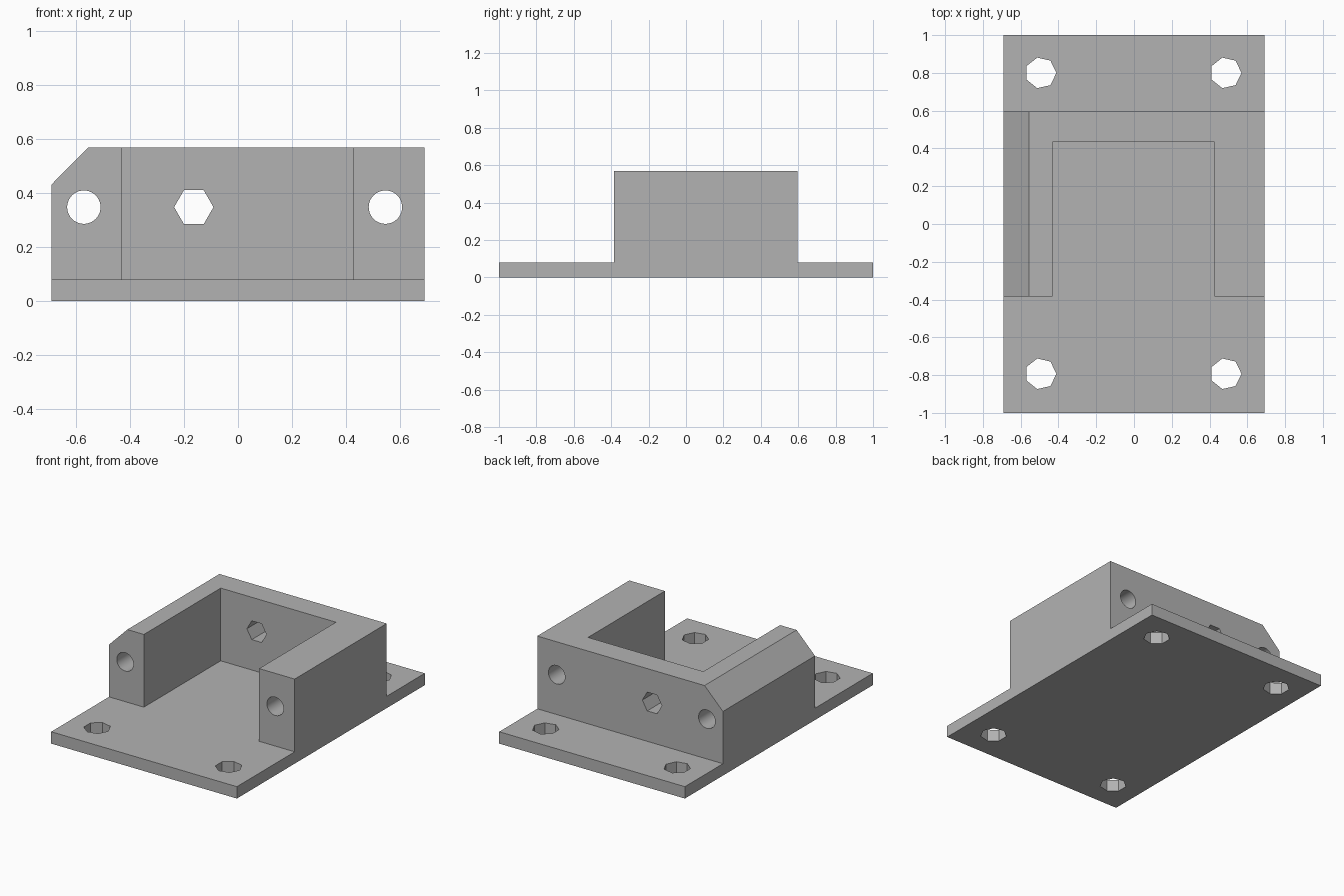
import bpy, bmesh
from math import cos, sin, tau
from mathutils import Vector

cube = bpy.data.objects.get("Cube")
if cube:
    bpy.data.objects.remove(cube, do_unlink=True)

HALF_W, BASE_T, TOP = 0.692, 0.08, 0.57
FRONT, BACK = -0.385, 0.595

grey = bpy.data.materials.new("plain grey")
grey.use_nodes = True
colour = (0.45, 0.45, 0.45, 1)
grey.diffuse_color = colour
grey.node_tree.nodes["Principled BSDF"].inputs["Base Color"].default_value = colour


def prism(name, outline, axis, start, end):
    """Extrude a 2D outline along y (outline in xz) or z (outline in xy)."""
    def place(u, v, d):
        return Vector((u, d, v)) if axis == "y" else Vector((u, v, d))
    bm = bmesh.new()
    face = bm.faces.new([bm.verts.new(place(u, v, start)) for u, v in outline])
    new = bmesh.ops.extrude_face_region(bm, geom=[face])["geom"]
    bmesh.ops.translate(bm, vec=place(0, 0, end - start),
                        verts=[g for g in new if isinstance(g, bmesh.types.BMVert)])
    bmesh.ops.recalc_face_normals(bm, faces=bm.faces)
    mesh = bpy.data.meshes.new(name)
    bm.to_mesh(mesh)
    bm.free()
    mesh.materials.append(grey)
    obj = bpy.data.objects.new(name, mesh)
    bpy.context.collection.objects.link(obj)
    return obj


def ring(cx, cy, radius, sides):
    return [(cx + radius * cos(tau * i / sides), cy + radius * sin(tau * i / sides))
            for i in range(sides)]


# Solid body with one chamfered top edge
bracket = prism("mounting_bracket",
                [(-HALF_W, 0), (HALF_W, 0), (HALF_W, TOP), (-0.555, TOP), (-HALF_W, 0.432)],
                "y", -1, 1)

# Front ledge and pocket in one cut, then the rear ledge
cutters = [
    prism("pocket_cutter",
          [(-1, -2), (1, -2), (1, FRONT), (0.427, FRONT), (0.427, 0.433),
           (-0.432, 0.433), (-0.432, FRONT), (-1, FRONT)], "z", BASE_T, 1),
    prism("rear_ledge_cutter", [(-1, BACK), (1, BACK), (1, 2), (-1, 2)], "z", BASE_T, 1),
]

# Seven-sided screw holes through the base
for x in (-0.494, 0.486):
    for y in (-0.793, 0.8):
        cutters.append(prism("screw_hole_cutter", ring(x, y, 0.083, 7), "z", -1, 1))

# Round holes along both arms, and the hexagonal hole in the back wall
for x in (-0.572, 0.547):
    cutters.append(prism("arm_hole_cutter", ring(x, 0.348, 0.062, 40), "y", -2, 2))
cutters.append(prism("hex_hole_cutter", ring(-0.164, 0.348, 0.073, 6), "y", 0, 2))

for cutter in cutters:
    cutter.hide_render = True
    mod = bracket.modifiers.new(cutter.name, "BOOLEAN")
    mod.operation, mod.solver, mod.object = "DIFFERENCE", "EXACT", cutter

# Bake the cuts and drop the cutters
bpy.context.view_layer.update()
baked = bpy.data.meshes.new_from_object(
    bracket.evaluated_get(bpy.context.evaluated_depsgraph_get()))
bracket.modifiers.clear()
bracket.data = baked
for cutter in cutters:
    bpy.data.objects.remove(cutter, do_unlink=True)

bpy.ops.object.select_all(action="DESELECT")
bracket.select_set(True)
bpy.context.view_layer.objects.active = bracket
bpy.ops.object.shade_smooth_by_angle()
